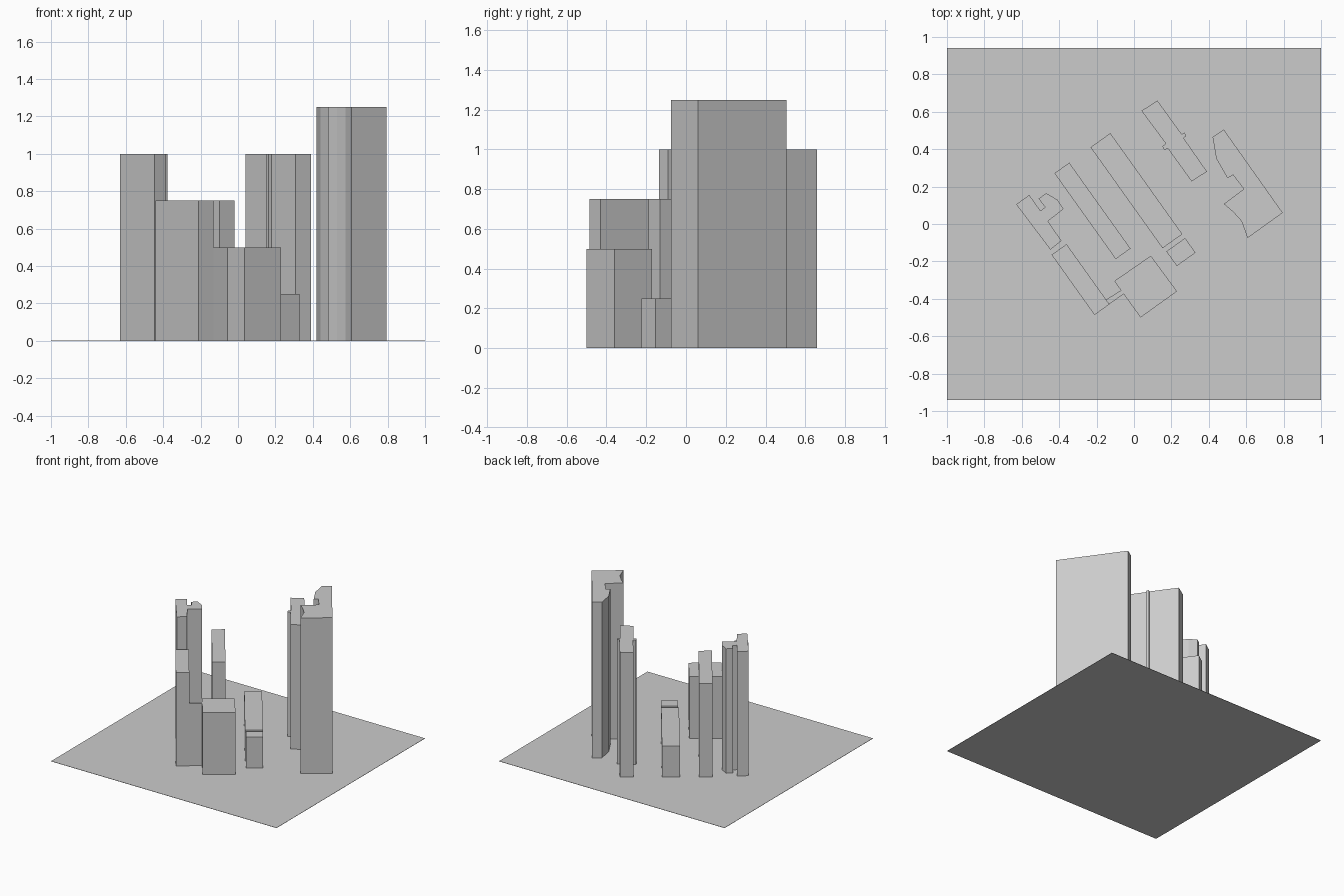
import bpy, bmesh, math
from mathutils import Matrix, Vector

if "Cube" in bpy.data.objects:
    bpy.data.objects.remove(bpy.data.objects["Cube"])

# One plain grey for the whole site model
grey = bpy.data.materials.new("plain_grey")
grey.use_nodes = True
color = (0.6, 0.6, 0.6, 1)
grey.diffuse_color = color
grey.node_tree.nodes["Principled BSDF"].inputs["Base Color"].default_value = color

STREET_ANGLE = math.radians(-54.5)
STOREY = 0.25


def extrude(name, outline, height, base=0.0):
    """Raise a flat outline into a closed block."""
    bm = bmesh.new()
    face = bm.faces.new([bm.verts.new((x, y, base)) for x, y in outline])
    walls = bmesh.ops.extrude_face_region(bm, geom=[face], use_keep_orig=True)
    top = [v for v in walls["geom"] if isinstance(v, bmesh.types.BMVert)]
    bmesh.ops.translate(bm, verts=top, vec=(0, 0, height))
    bmesh.ops.recalc_face_normals(bm, faces=bm.faces)
    mesh = bpy.data.meshes.new(name)
    bm.to_mesh(mesh)
    bm.free()
    mesh.materials.append(grey)
    obj = bpy.data.objects.new(name, mesh)
    bpy.context.collection.objects.link(obj)
    return obj


def slab(name, center, length, width, storeys):
    """Rectangular block aligned with the street direction."""
    turn = Matrix.Rotation(STREET_ANGLE, 2)
    corners = [(-1, -1), (1, -1), (1, 1), (-1, 1)]
    outline = [Vector(center) + turn @ Vector((sx * length / 2, sy * width / 2))
               for sx, sy in corners]
    return extrude(name, outline, storeys * STOREY)


# Ground plate
extrude("ground", [(-1, -0.94), (1, -0.94), (1, 0.94), (-1, 0.94)], 0.002)

# Rectangular blocks
slab("middle_slab", (-0.222, 0.07), 0.564, 0.097, 3)
slab("long_low_slab", (0.013, 0.178), 0.663, 0.13, 1)
slab("small_annex", (0.251, -0.15), 0.096, 0.123, 1)
slab("front_slab", (-0.286, -0.297), 0.395, 0.098, 3)

# Front block with its narrow link to the front slab
extrude("front_block", [
    (0.09, -0.17), (0.23, -0.36), (0.035, -0.5), (-0.055, -0.375),
    (-0.135, -0.43), (-0.15, -0.405), (-0.07, -0.355), (-0.105, -0.305),
], 2 * STOREY)

# Hooked tower on the far side
extrude("hooked_tower", [
    (-0.63, 0.105), (-0.56, 0.155), (-0.5, 0.07), (-0.475, 0.09),
    (-0.51, 0.135), (-0.47, 0.165), (-0.41, 0.13), (-0.377, 0.08),
    (-0.46, 0.015), (-0.388, -0.09), (-0.447, -0.137),
], 4 * STOREY)

# Back tower with a small notch block on each long side
extrude("back_tower", [
    (0.04, 0.605), (0.125, 0.66), (0.255, 0.48), (0.27, 0.49),
    (0.28, 0.47), (0.265, 0.46), (0.39, 0.28), (0.308, 0.228),
    (0.18, 0.405), (0.163, 0.395), (0.152, 0.415), (0.17, 0.43),
], 4 * STOREY)

# Tallest tower with a recess along its inner side
extrude("tall_tower", [
    (0.42, 0.465), (0.48, 0.505), (0.795, 0.06), (0.607, -0.075),
    (0.575, 0.015), (0.53, 0.065), (0.48, 0.107), (0.587, 0.187),
    (0.53, 0.262), (0.5, 0.245), (0.44, 0.35), (0.43, 0.41),
], 5 * STOREY)
